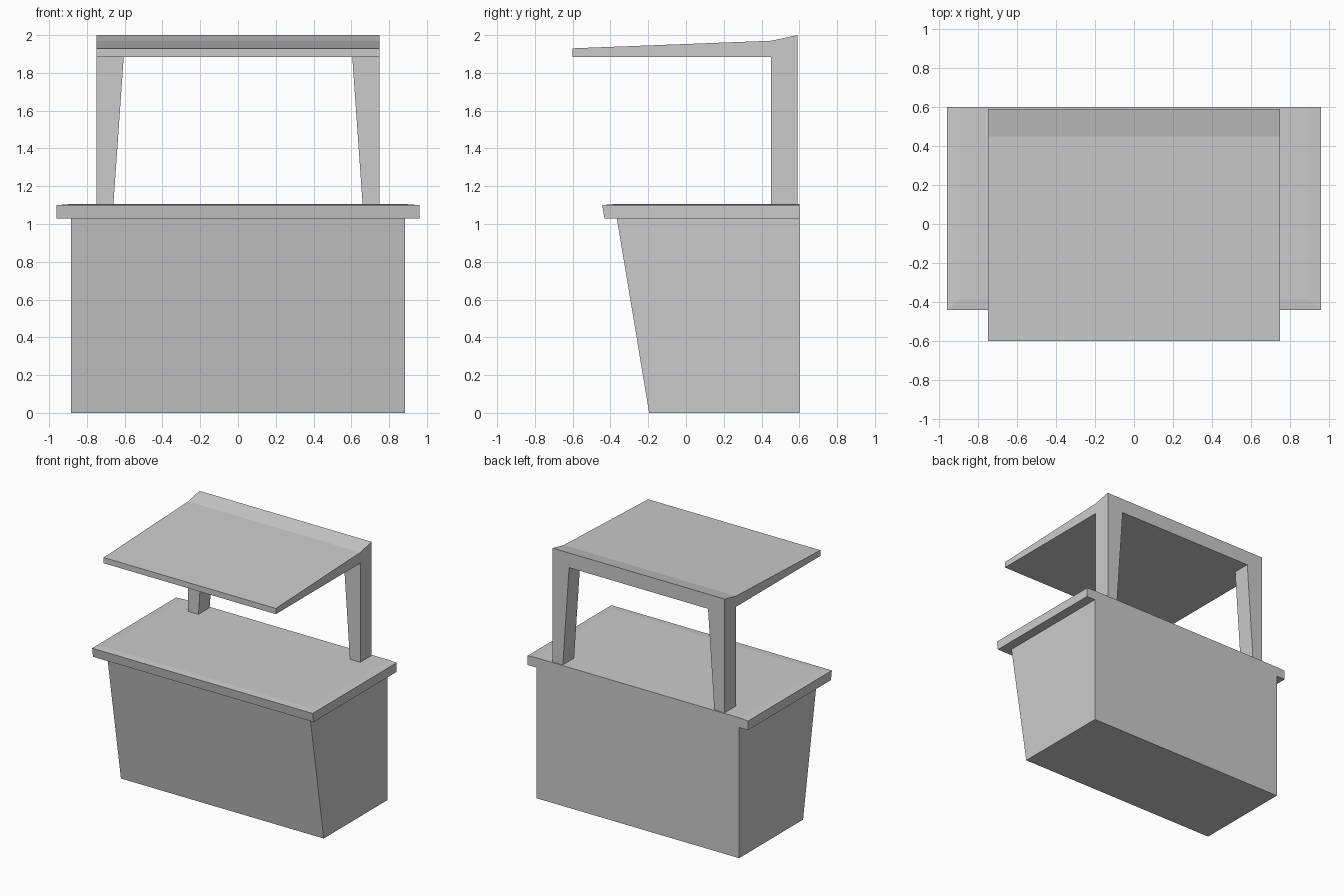
import bpy, bmesh

if "Cube" in bpy.data.objects:
    bpy.data.objects.remove(bpy.data.objects["Cube"])


def loft(name, rings):
    """Solid skinned through rings of matching points, capped at both ends."""
    bm = bmesh.new()
    loops = [[bm.verts.new(p) for p in ring] for ring in rings]
    n = len(loops[0])
    for a, b in zip(loops, loops[1:]):
        for i in range(n):
            j = (i + 1) % n
            bm.faces.new((a[i], a[j], b[j], b[i]))
    bm.faces.new(loops[0])
    bm.faces.new(loops[-1])
    bmesh.ops.recalc_face_normals(bm, faces=bm.faces)
    mesh = bpy.data.meshes.new(name)
    bm.to_mesh(mesh)
    bm.free()
    obj = bpy.data.objects.new(name, mesh)
    bpy.context.collection.objects.link(obj)
    return obj


def rect(x0, x1, y0, y1, z):
    return [(x0, y0, z), (x1, y0, z), (x1, y1, z), (x0, y1, z)]


# Cabinet body with a front that leans outwards
loft("cabinet", [rect(-0.883, 0.883, -0.195, 0.6, 0),
                 rect(-0.883, 0.883, -0.366, 0.6, 1.028)])

# Overhanging counter with a very slightly raised top
loft("counter", [rect(-0.96, 0.96, -0.432, 0.6, 1.028),
                 rect(-0.96, 0.96, -0.443, 0.6, 1.1),
                 rect(-0.895, 0.895, -0.385, 0.6, 1.105)])

# Canopy: side profile extruded across the width
profile = [(-0.6, 1.885), (0.59, 1.885), (0.59, 2.0), (0.45, 1.97), (-0.6, 1.93)]
loft("canopy", [[(x, y, z) for y, z in profile] for x in (-0.75, 0.75)])

# Pair of posts, tapering on the inside towards the counter
post = loft("posts", [rect(0.66, 0.75, 0.45, 0.59, 1.1),
                      rect(0.605, 0.75, 0.45, 0.59, 1.885)])
post.modifiers.new("mirror", 'MIRROR')
